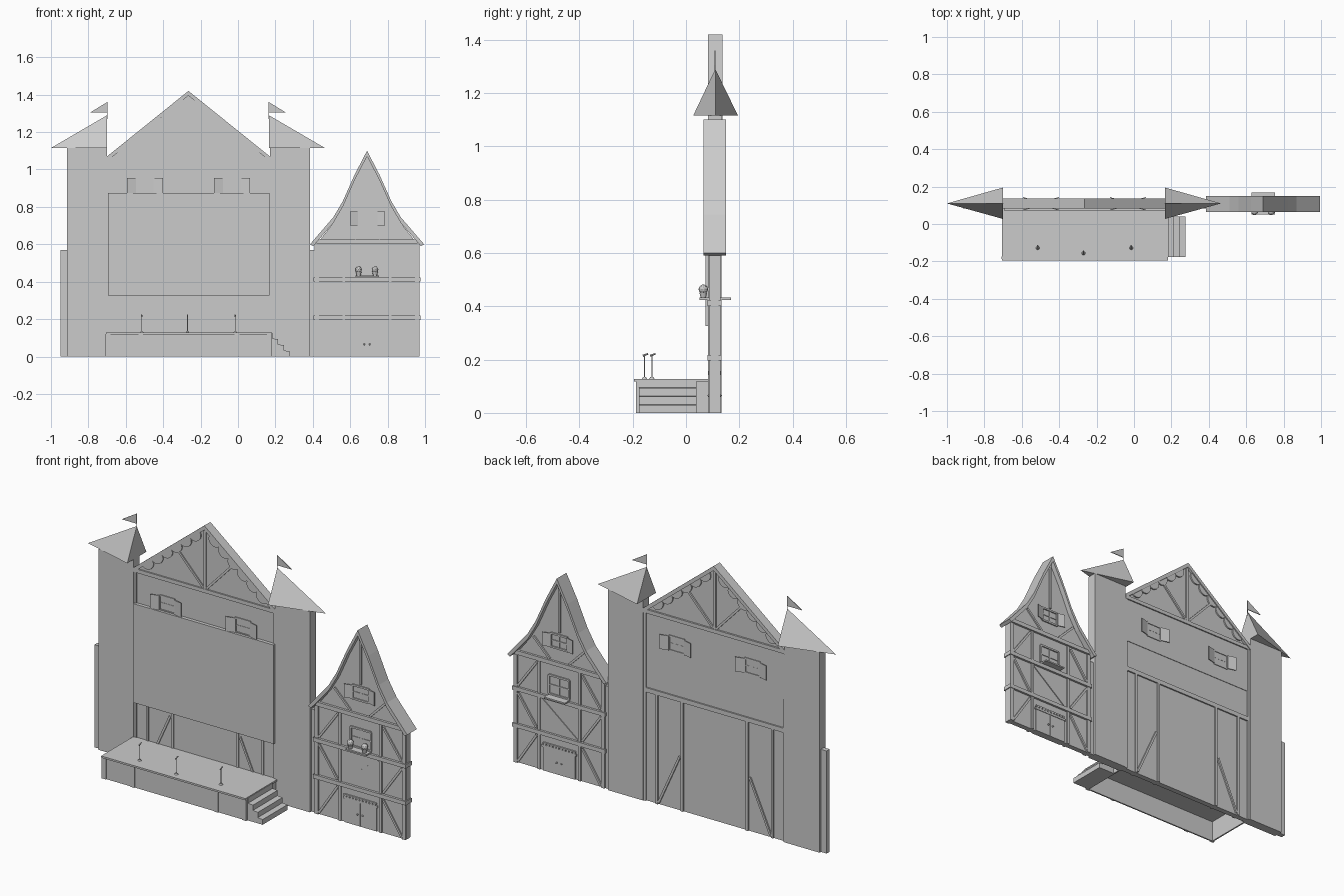
import bpy, bmesh, math
from mathutils import Vector

if "Cube" in bpy.data.objects:
    bpy.data.objects.remove(bpy.data.objects["Cube"])

YC = 0.108  # mid plane of the flat facade


def finish(name, bm):
    bmesh.ops.recalc_face_normals(bm, faces=bm.faces)
    me = bpy.data.meshes.new(name)
    bm.to_mesh(me)
    bm.free()
    ob = bpy.data.objects.new(name, me)
    bpy.context.collection.objects.link(ob)
    return ob


def prism(name, pts, y0, y1):
    """Extrude an x-z outline from y0 to y1."""
    bm = bmesh.new()
    f = bm.faces.new([bm.verts.new((x, y0, z)) for x, z in pts])
    new = bmesh.ops.extrude_face_region(bm, geom=[f])["geom"]
    bmesh.ops.translate(bm, vec=(0, y1 - y0, 0),
                        verts=[v for v in new if isinstance(v, bmesh.types.BMVert)])
    return finish(name, bm)


def box(name, x0, x1, y0, y1, z0, z1):
    return prism(name, [(x0, z0), (x1, z0), (x1, z1), (x0, z1)], y0, y1)


def timber(name, a, b, w=0.016, y0=0.086, y1=0.130):
    """Straight timber between two x-z points, showing on both faces."""
    a, b = Vector(a), Vector(b)
    d = (b - a).normalized() * w / 2
    n = Vector((-d.y, d.x))
    return prism(name, [a + n, a - n, b - n, b + n], y0, y1)


def rod(name, a, b, r, r2=None, sides=8):
    a, b = Vector(a), Vector(b)
    bm = bmesh.new()
    bmesh.ops.create_cone(bm, cap_ends=True, segments=sides, radius1=r,
                          radius2=r if r2 is None else r2, depth=(b - a).length)
    ob = finish(name, bm)
    ob.location = (a + b) / 2
    ob.rotation_euler = (b - a).to_track_quat('Z', 'Y').to_euler()
    return ob


def ball(name, c, r):
    bm = bmesh.new()
    bmesh.ops.create_icosphere(bm, subdivisions=2, radius=r)
    ob = finish(name, bm)
    ob.location = c
    return ob


def window(name, x0, x1, z0, z1, shutter=0.0):
    """Frame with glazing bars and optional open shutters on both faces."""
    xm, zm, t = (x0 + x1) / 2, (z0 + z1) / 2, 0.01
    for n, a, b in (("left", (x0, z0), (x0, z1)), ("right", (x1, z0), (x1, z1)),
                    ("bottom", (x0, z0), (x1, z0)), ("top", (x0, z1), (x1, z1))):
        timber(f"{name}_frame_{n}", a, b, t, 0.087, 0.129)
    timber(name + "_bar_v", (xm, z0), (xm, z1), 0.006, 0.090, 0.126)
    timber(name + "_bar_h", (x0, zm), (x1, zm), 0.006, 0.090, 0.126)
    if shutter:
        for face in (-1, 1):
            for x, s in ((x0, -1), (x1, 1)):
                ob = box(name + "_shutter", 0, shutter * s, -0.002, 0.002, z0, z1)
                ob.location = (x, YC + face * 0.021, 0)
                ob.rotation_euler.z = face * s * 0.25


# Main wall with gable
L, R, M = -0.70, 0.17, -0.265
prism("main_wall", [(L, 0), (R, 0), (R, 1.06), (M, 1.40), (L, 1.06)], 0.092, 0.122)
box("upper_wall_panel", L, R, 0.092, 0.125, 0.79, 1.05)
box("screen_panel", L + 0.005, R - 0.002, 0.073, 0.095, 0.325, 0.875)
prism("main_gable_roof", [(L, 1.07), (M, 1.42), (R, 1.07), (R, 1.045), (M, 1.395), (L, 1.045)],
      0.082, 0.136)
box("main_eave_beam", L, R, 0.084, 0.132, 1.045, 1.066)
box("back_cross_beam", L, R, 0.115, 0.130, 0.605, 0.63)
timber("gable_post", (M, 1.06), (M, 1.39), 0.014)
for s in (-1, 1):
    timber("gable_brace", (M + s * 0.01, 1.07), (M + s * 0.17, 1.24), 0.012)
    timber("main_edge_post", (M + s * 0.428, 0), (M + s * 0.428, 1.05), 0.014)
    timber("main_outer_post", (M + s * 0.355, 0), (M + s * 0.355, 0.61), 0.014)
    timber("main_inner_post", (M + s * 0.20, 0), (M + s * 0.20, 0.61), 0.014)
    timber("main_brace", (M + s * 0.215, 0.30), (M + s * 0.345, 0.01), 0.012)
    # Scalloped trim under the gable slopes
    a, b = Vector((M + s * 0.38, 1.09)), Vector((M + s * 0.03, 1.372))
    d = (b - a) / 6
    n = Vector((-s * d.y, -abs(d.x))).normalized()
    for i in range(6):
        c = a + d * (i + 0.5)
        arc = [c + d * 0.5 * math.cos(t * math.pi / 8) + n * 0.032 * math.sin(t * math.pi / 8)
               for t in range(9)]
        prism("gable_scallop", arc, 0.086, 0.130)
window("main_window_left", -0.545, -0.45, 0.875, 0.955, 0.05)
window("main_window_right", -0.08, 0.015, 0.875, 0.955, 0.05)

# Towers with half spires and pennants
for side, s, x in (("left", -1, L), ("right", 1, R)):
    box(side + "_tower", x, x + s * 0.215, 0.082, 0.134, 0, 1.115)
    box(side + "_side_panel", x + s * 0.21, x + s * 0.25, 0.095, 0.122, 0, 0.57)
    xr = L if s < 0 else 0.165
    bm = bmesh.new()
    v = [bm.verts.new(p) for p in ((xr + s * 0.30, 0.11, 1.115), (xr, 0.195, 1.115),
                                   (xr, 0.027, 1.115), (xr, 0.11, 1.29))]
    for f in ((0, 1, 2), (0, 1, 3), (1, 2, 3), (0, 2, 3)):
        bm.faces.new([v[i] for i in f])
    finish(side + "_spire", bm)
    prism(side + "_pennant", [(xr, 1.305), (xr, 1.36), (xr + s * 0.09, 1.305)], 0.107, 0.111)
    rod(side + "_flagpole", (xr, 0.109, 1.27), (xr, 0.109, 1.36), 0.0015)

# Stage, hollow underneath
box("stage_deck", -0.705, 0.182, -0.195, 0.09, 0.118, 0.128)
box("stage_front", -0.70, 0.175, -0.182, -0.174, 0, 0.12)
for x in (-0.70, 0.168):
    box("stage_side", x, x + 0.008, -0.18, 0.09, 0, 0.12)
for x in (-0.695, -0.52, -0.005, 0.168):
    box("stage_post", x - 0.013, x + 0.013, -0.187, -0.175, 0, 0.12)

# Steps at the right end of the stage
steps = [(0.176, 0)]
for i in range(4):
    steps += [(0.275 - i * 0.03, i * 0.032), (0.275 - i * 0.03, (i + 1) * 0.032 - 0.003)]
steps.append((0.176, 0.125))
prism("stage_steps", steps, -0.176, 0.04)

# Microphone stands
for x, y in ((-0.515, -0.128), (-0.27, -0.156), (-0.015, -0.128)):
    rod("stand_base", (x, y, 0.128), (x, y, 0.134), 0.010, 0.006, 12)
    rod("stand_pole", (x, y, 0.13), (x, y, 0.216), 0.002)
    rod("microphone", (x, y - 0.006, 0.214), (x, y + 0.014, 0.222), 0.004, 0.003)

# Side house
H = 0.69
curve = [(0.305, 0.60), (0.18, 0.745), (0.13, 0.83), (0.065, 0.975), (0.0, 1.10)]
outer = [(H - x, z) for x, z in curve] + [(H + x, z) for x, z in curve[-2::-1]]
inner = [(x, z - 0.03) for x, z in outer]
inner[0], inner[-1] = (H - 0.288, 0.59), (H + 0.288, 0.59)
prism("house_roof", outer + inner[::-1], 0.065, 0.15)
box("house_wall", 0.41, 0.97, 0.093, 0.122, 0, 0.62)
prism("house_gable", [(H - 0.27, 0.60)] + inner[1:-1] + [(H + 0.27, 0.60)], 0.093, 0.122)
for z in (0.207, 0.412):
    box("house_floor_beam", 0.405, 0.975, 0.080, 0.134, z - 0.011, z + 0.011)
box("house_eave_beam", 0.42, 0.96, 0.080, 0.134, 0.603, 0.626)
timber("house_gable_post", (H, 0.79), (H, 1.06), 0.012)
for s in (-1, 1):
    timber("house_corner_post", (H + s * 0.268, 0), (H + s * 0.268, 0.60), 0.022)
    for z0, z1 in ((0, 0.2), (0.215, 0.4), (0.42, 0.60)):
        timber("house_inner_post", (H + s * 0.125, z0), (H + s * 0.125, z1), 0.014)
    timber("house_lower_brace", (H + s * 0.14, 0.185), (H + s * 0.255, 0.01), 0.012)
    timber("house_middle_brace", (H + s * 0.255, 0.39), (H + s * 0.14, 0.225), 0.012)
    timber("house_upper_brace", (H + s * 0.14, 0.59), (H + s * 0.255, 0.43), 0.012)
    timber("house_gable_brace", (H + s * 0.06, 0.63), (H + s * 0.16, 0.73), 0.012)
timber("house_center_brace", (0.58, 0.22), (0.80, 0.395), 0.010, 0.089, 0.127)
window("house_window", 0.63, 0.755, 0.435, 0.54)
window("house_gable_window", 0.64, 0.745, 0.70, 0.775, 0.042)
box("window_sill", 0.627, 0.755, 0.05, 0.168, 0.424, 0.432)

# Flower pots on the front sill
for x in (0.645, 0.733):
    rod("flower_pot", (x, 0.065, 0.432), (x, 0.065, 0.452), 0.010, 0.015, 12)
    ball("plant", (x, 0.065, 0.464), 0.018)

# Double door with dentil canopy, both faces
for x in (0.592, 0.692):
    box("door_leaf", x, x + 0.098, 0.088, 0.128, 0, 0.13)
timber("door_lintel", (0.585, 0.137), (0.797, 0.137), 0.012, 0.086, 0.130)
box("door_canopy", 0.59, 0.79, 0.085, 0.131, 0.15, 0.157)
for i in range(10):
    box("canopy_dentil", 0.592 + i * 0.02, 0.604 + i * 0.02, 0.085, 0.131, 0.143, 0.152)
for x in (0.675, 0.705):
    for y in (0.086, 0.130):
        ball("door_knob", (x, y, 0.065), 0.005)
